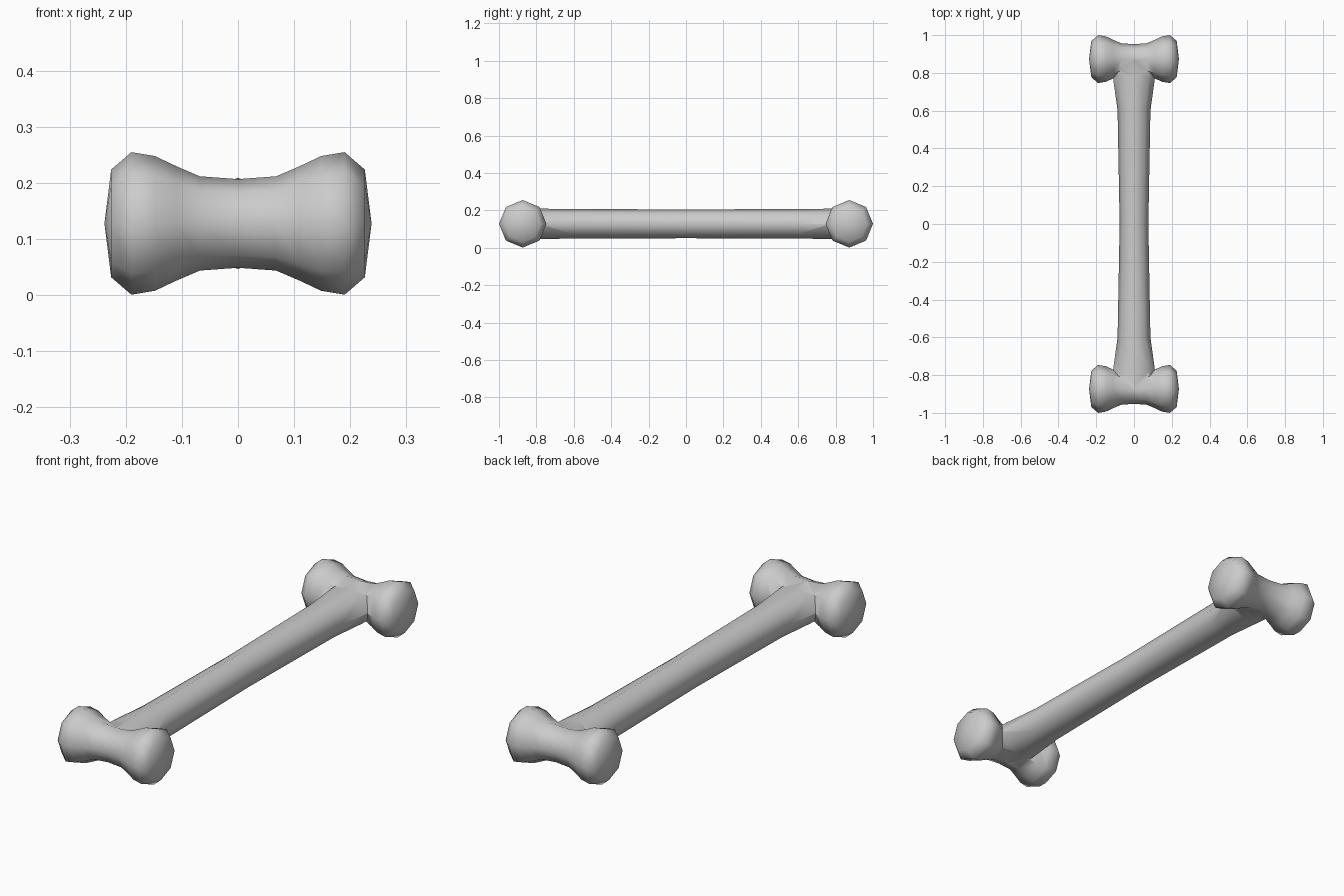
import bpy, bmesh, math

if "Cube" in bpy.data.objects:
    bpy.data.objects.remove(bpy.data.objects["Cube"])

CZ = 0.128   # height of the bone's axis
SIDES = 8


def loft(name, rings, tips=None):
    """Skin a list of vertex rings, closed by tip points or flat caps."""
    bm = bmesh.new()
    rows = [[bm.verts.new(p) for p in ring] for ring in rings]
    for a, b in zip(rows, rows[1:]):
        for i in range(SIDES):
            j = (i + 1) % SIDES
            bm.faces.new((a[i], a[j], b[j], b[i]))
    for k, row in enumerate((rows[0], rows[-1])):
        if tips:
            tip = bm.verts.new(tips[k])
            for i in range(SIDES):
                bm.faces.new((row[i], row[(i + 1) % SIDES], tip))
        else:
            bm.faces.new(row)
    bmesh.ops.recalc_face_normals(bm, faces=bm.faces)
    me = bpy.data.meshes.new(name)
    bm.to_mesh(me)
    bm.free()
    ob = bpy.data.objects.new(name, me)
    bpy.context.collection.objects.link(ob)
    return ob


angles = [2 * math.pi * i / SIDES for i in range(SIDES)]

# shaft: (y, half width, half height), mirrored about the middle
half = [(0.0, 0.076, 0.077), (0.6, 0.087, 0.079), (0.775, 0.111, 0.081), (0.873, 0.125, 0.078)]
sections = [(-y, w, h) for y, w, h in reversed(half[1:])] + half
bone = loft("bone", [[(w * math.cos(a), y, CZ + h * math.sin(a)) for a in angles]
                     for y, w, h in sections])

# knuckles: spool profile (x, radius) turned about the x axis
spool = [(0.0, 0.079), (0.068, 0.084), (0.11, 0.102), (0.148, 0.12), (0.19, 0.127), (0.226, 0.096)]
spool = [(-x, r) for x, r in reversed(spool[1:])] + spool
for label, yc in (("front_knuckle", -0.873), ("back_knuckle", 0.873)):
    knuckle = loft(label, [[(x, yc + r * math.cos(a), CZ + r * math.sin(a)) for a in angles]
                           for x, r in spool],
                   tips=[(-0.238, yc, CZ), (0.238, yc, CZ)])
    # fuse the knuckle onto the shaft
    mod = bone.modifiers.new(label, 'BOOLEAN')
    mod.operation = 'UNION'
    mod.solver = 'EXACT'
    mod.object = knuckle
    bpy.context.view_layer.objects.active = bone
    bpy.ops.object.modifier_apply(modifier=mod.name)
    bpy.data.objects.remove(knuckle)

# smooth shading
bpy.ops.object.select_all(action='DESELECT')
bone.select_set(True)
bpy.context.view_layer.objects.active = bone
bpy.ops.object.shade_smooth_by_angle(angle=math.radians(65))
